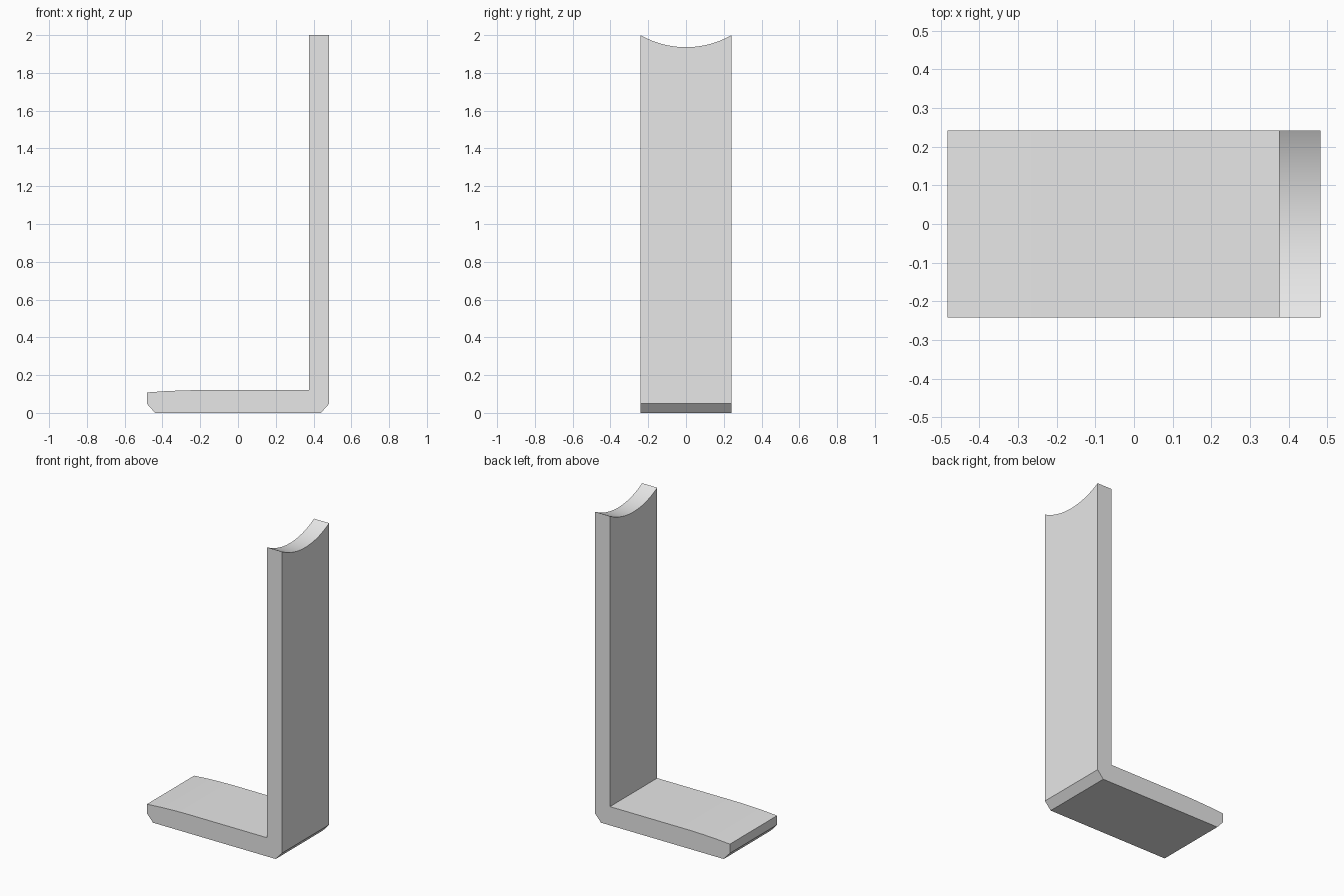
import bpy
import bmesh
import math

cube = bpy.data.objects.get("Cube")
if cube:
    bpy.data.objects.remove(cube, do_unlink=True)

HALF_X, HALF_Y, HEIGHT = 0.483, 0.2415, 2.0
POST_X = 0.375      # inner face of the post
FOOT_Z = 0.121      # top of the foot
CHAMFER_X, CHAMFER_Z = 0.044, 0.049
SAG = 0.064         # depth of the scooped post top

grey = bpy.data.materials.new("plain grey")
grey.use_nodes = True
grey.diffuse_color = (0.8, 0.8, 0.8, 1)
grey.node_tree.nodes["Principled BSDF"].inputs["Base Color"].default_value = (0.8, 0.8, 0.8, 1)


def new_object(name, bm):
    bmesh.ops.recalc_face_normals(bm, faces=bm.faces)
    mesh = bpy.data.meshes.new(name)
    bm.to_mesh(mesh)
    bm.free()
    mesh.materials.append(grey)
    obj = bpy.data.objects.new(name, mesh)
    bpy.context.collection.objects.link(obj)
    return obj


# L-shaped bracket: side profile extruded across the width
profile = [
    (-HALF_X + CHAMFER_X, 0), (HALF_X - CHAMFER_X, 0), (HALF_X, CHAMFER_Z),
    (HALF_X, HEIGHT), (POST_X, HEIGHT), (POST_X, FOOT_Z),
    (-0.2, FOOT_Z), (-0.29, 0.119), (-0.385, 0.115), (-HALF_X, 0.108),
    (-HALF_X, CHAMFER_Z),
]
bm = bmesh.new()
side = bm.faces.new([bm.verts.new((x, -HALF_Y, z)) for x, z in profile])
extruded = bmesh.ops.extrude_face_region(bm, geom=[side], use_keep_orig=True)
moved = [v for v in extruded["geom"] if isinstance(v, bmesh.types.BMVert)]
bmesh.ops.translate(bm, verts=moved, vec=(0, 2 * HALF_Y, 0))
bracket = new_object("bracket", bm)

# Round cutter lying along x for the saddle at the top of the post
radius = (HALF_Y ** 2 + SAG ** 2) / (2 * SAG)
bm = bmesh.new()
bmesh.ops.create_cone(bm, cap_ends=True, segments=128, radius1=radius,
                      radius2=radius, depth=0.4)
cutter = new_object("saddle_cutter", bm)
cutter.rotation_euler.y = math.pi / 2
cutter.location = ((POST_X + HALF_X) / 2, 0, HEIGHT - SAG + radius)
cutter.hide_render = True

cut = bracket.modifiers.new("saddle", 'BOOLEAN')
cut.operation = 'DIFFERENCE'
cut.solver = 'EXACT'
cut.object = cutter

bpy.ops.object.select_all(action='DESELECT')
bpy.context.view_layer.objects.active = bracket
bracket.select_set(True)
bpy.ops.object.modifier_apply(modifier=cut.name)
bpy.data.objects.remove(cutter, do_unlink=True)

# Smooth saddle, crisp edges
bpy.ops.object.shade_smooth_by_angle(angle=math.radians(25))
